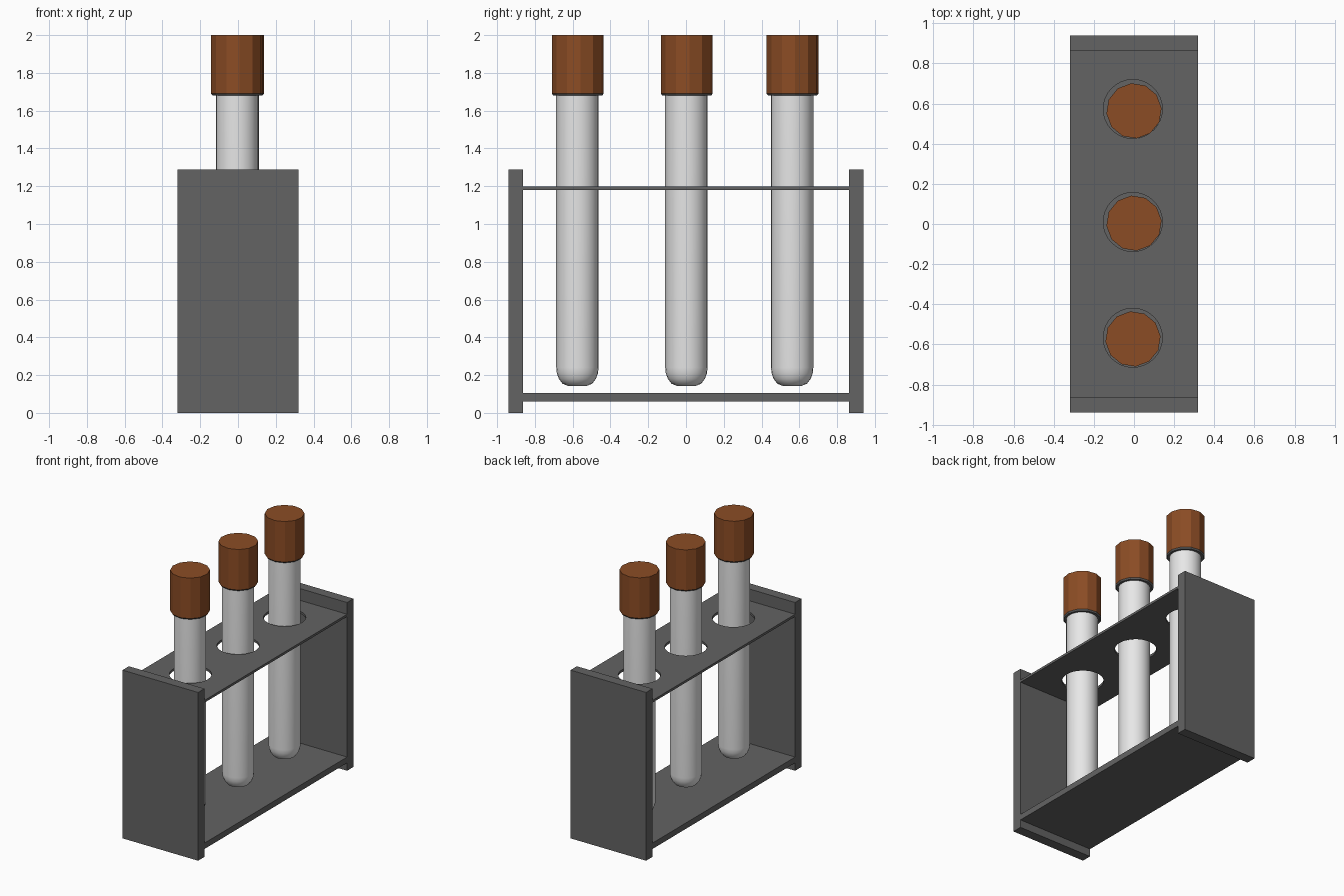
import bpy, bmesh, math

if "Cube" in bpy.data.objects:
    bpy.data.objects.remove(bpy.data.objects["Cube"])

def material(name, rgb):
    m = bpy.data.materials.new(name)
    m.diffuse_color = (*rgb, 1)
    m.use_nodes = True
    m.node_tree.nodes["Principled BSDF"].inputs["Base Color"].default_value = m.diffuse_color
    return m

RACK = material("dark grey rack", (0.125, 0.125, 0.125))
GLASS = material("pale grey glass", (0.8, 0.8, 0.8))
CORK = material("brown cork", (0.26, 0.073, 0.018))

def add_object(name, bm, mats):
    bmesh.ops.recalc_face_normals(bm, faces=bm.faces[:])
    me = bpy.data.meshes.new(name)
    bm.to_mesh(me)
    bm.free()
    ob = bpy.data.objects.new(name, me)
    bpy.context.collection.objects.link(ob)
    for m in mats:
        me.materials.append(m)
    return ob

def box(name, x, y0, y1, z0, z1):
    bm = bmesh.new()
    bmesh.ops.create_cube(bm, size=1)
    for v in bm.verts:
        v.co = (v.co.x * 2 * x, y0 + (v.co.y + 0.5) * (y1 - y0), z0 + (v.co.z + 0.5) * (z1 - z0))
    return add_object(name, bm, [RACK])

def turned(name, profile, sides, x, y, mats, phase=0.0):
    """Solid of revolution from (radius, z) points, capped at both ends."""
    bm = bmesh.new()
    rings = [[bm.verts.new((x + r * math.cos(phase + 2 * math.pi * i / sides),
                            y + r * math.sin(phase + 2 * math.pi * i / sides), z))
              for i in range(sides)] for r, z in profile]
    for a, b in zip(rings, rings[1:]):
        for i in range(sides):
            j = (i + 1) % sides
            bm.faces.new((a[i], a[j], b[j], b[i]))
    bm.faces.new(rings[0][::-1])
    bm.faces.new(rings[-1])
    return add_object(name, bm, mats)

def smooth(ob, angle):
    bpy.ops.object.select_all(action='DESELECT')
    ob.select_set(True)
    bpy.context.view_layer.objects.active = ob
    bpy.ops.object.shade_smooth_by_angle(angle=math.radians(angle))

# Rack: end panels and shelves
box("front_panel", 0.32, -0.94, -0.863, 0, 1.288)
box("back_panel", 0.32, 0.863, 0.94, 0, 1.288)
box("bottom_shelf", 0.32, -0.863, 0.863, 0.06, 0.105)
shelf = box("top_shelf", 0.32, -0.863, 0.863, 1.18, 1.198)

# Round holes through the top shelf
for y in (-0.567, 0.01, 0.573):
    cutter = turned("hole_cutter", [(0.147, 1.0), (0.147, 1.4)], 32, -0.006, y, [RACK])
    mod = shelf.modifiers.new("hole", 'BOOLEAN')
    mod.operation = 'DIFFERENCE'
    mod.solver = 'EXACT'
    mod.object = cutter
    bpy.context.view_layer.objects.active = shelf
    bpy.ops.object.modifier_apply(modifier=mod.name)
    bpy.data.objects.remove(cutter)

# Tubes with rounded ends, each closed by a faceted stopper
tube_profile = [(0.05, 0.143), (0.078, 0.154), (0.098, 0.18), (0.109, 0.21),
                (0.112, 0.24), (0.112, 1.75)]
for n, (x, y) in enumerate([(-0.005, -0.575), (0, 0.002), (0, 0.562)], 1):
    smooth(turned(f"tube_{n}", tube_profile, 24, x, y, [GLASS]), 45)
    cap = turned(f"stopper_{n}", [(0.13, 1.68), (0.138, 1.69), (0.138, 2.0)], 12, x, y + 0.002,
                 [CORK, RACK], 0.1)
    # dark underside
    for f in cap.data.polygons:
        f.material_index = 1 if f.normal.z < -0.5 else 0
